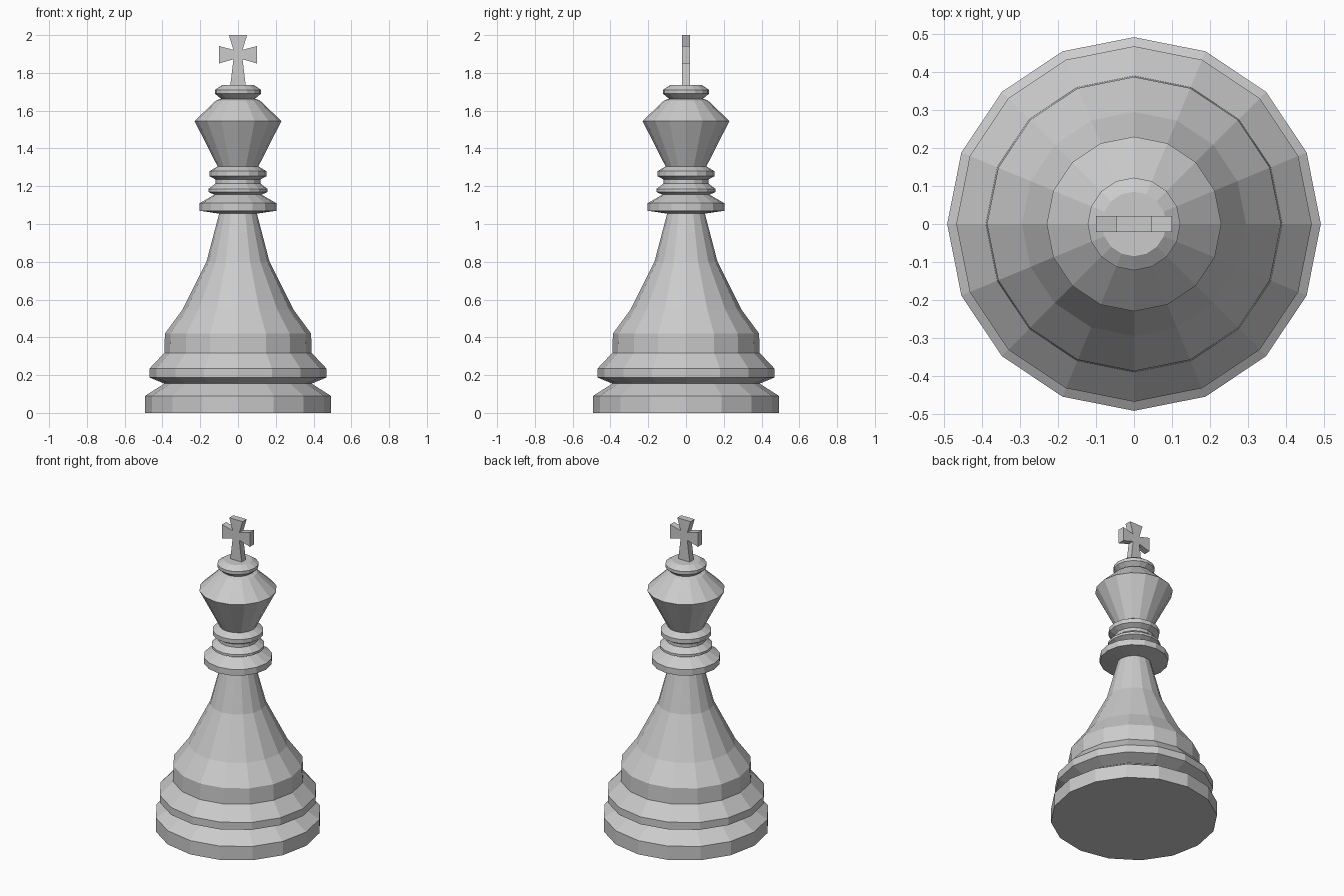
import bpy, bmesh
from math import cos, sin, pi

if "Cube" in bpy.data.objects:
    bpy.data.objects.remove(bpy.data.objects["Cube"])


def finish(name, bm):
    bmesh.ops.recalc_face_normals(bm, faces=bm.faces)
    mesh = bpy.data.meshes.new(name)
    bm.to_mesh(mesh)
    bm.free()
    obj = bpy.data.objects.new(name, mesh)
    bpy.context.collection.objects.link(obj)
    return obj


def lathe(name, profile, sides=16):
    """Turned, flat-faced solid from (radius, z) pairs, capped at both ends."""
    bm = bmesh.new()
    rings = [[bm.verts.new((r * cos(2 * pi * i / sides), r * sin(2 * pi * i / sides), z))
              for i in range(sides)] for r, z in profile]
    for low, high in zip(rings, rings[1:]):
        for i in range(sides):
            j = (i + 1) % sides
            bm.faces.new((low[i], low[j], high[j], high[i]))
    bm.faces.new(rings[0][::-1])
    bm.faces.new(rings[-1])
    return finish(name, bm)


def plate(name, half_outline, half_depth):
    """Mirror a right-hand (x, z) outline and extrude it along y."""
    outline = half_outline + [(-x, z) for x, z in reversed(half_outline)]
    bm = bmesh.new()
    face = bm.faces.new([bm.verts.new((x, -half_depth, z)) for x, z in outline])
    new = bmesh.ops.extrude_face_region(bm, geom=[face])["geom"]
    bmesh.ops.translate(bm, vec=(0, 2 * half_depth, 0),
                        verts=[v for v in new if isinstance(v, bmesh.types.BMVert)])
    return finish(name, bm)


# Stepped base, flared body, collar, two neck rings, head and top button in one turned profile
lathe("turned_body", [
    (0.492, 0), (0.492, 0.09), (0.39, 0.155),
    (0.468, 0.187), (0.468, 0.235), (0.39, 0.318),
    (0.387, 0.42), (0.295, 0.545), (0.167, 0.80), (0.10, 1.055),
    (0.203, 1.07), (0.203, 1.11), (0.125, 1.155),
    (0.157, 1.17), (0.157, 1.185), (0.118, 1.215), (0.118, 1.235),
    (0.15, 1.253), (0.15, 1.28), (0.108, 1.305),
    (0.23, 1.545), (0.115, 1.655),
    (0.09, 1.663), (0.122, 1.69), (0.122, 1.71), (0.085, 1.735),
])

# Flared cross finial
plate("cross_finial", [
    (0.042, 1.725), (0.024, 1.872), (0.10, 1.85),
    (0.10, 1.942), (0.024, 1.922), (0.048, 2.0),
], 0.021)
